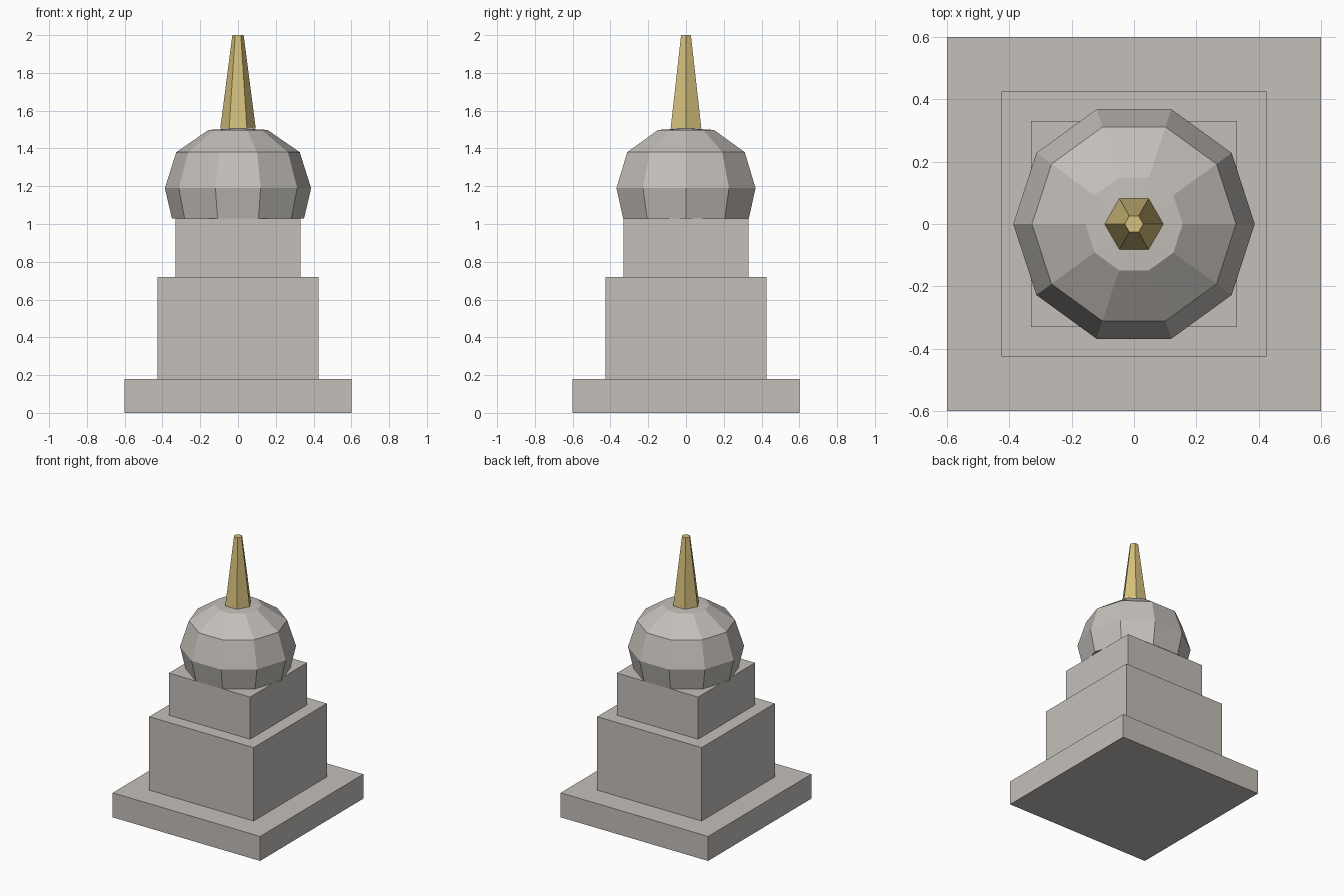
import bpy
import bmesh
from math import cos, sin, tau

cube = bpy.data.objects.get("Cube")
if cube:
    bpy.data.objects.remove(cube, do_unlink=True)


def make_material(name, rgb):
    mat = bpy.data.materials.new(name)
    mat.use_nodes = True
    colour = (*rgb, 1.0)
    mat.diffuse_color = colour
    mat.node_tree.nodes["Principled BSDF"].inputs["Base Color"].default_value = colour
    return mat


stone = make_material("grey stone", (0.55, 0.52, 0.49))
gold = make_material("pale gold", (0.67, 0.53, 0.20))


def add_object(name, bm, mat):
    bmesh.ops.recalc_face_normals(bm, faces=bm.faces)
    mesh = bpy.data.meshes.new(name)
    bm.to_mesh(mesh)
    bm.free()
    mesh.materials.append(mat)
    obj = bpy.data.objects.new(name, mesh)
    bpy.context.scene.collection.objects.link(obj)
    return obj


def block(name, half, bottom, top, mat):
    """Square block between two heights."""
    bm = bmesh.new()
    bmesh.ops.create_cube(bm, size=1)
    bmesh.ops.scale(bm, vec=(2 * half, 2 * half, top - bottom), verts=bm.verts)
    bmesh.ops.translate(bm, vec=(0, 0, (top + bottom) / 2), verts=bm.verts)
    return add_object(name, bm, mat)


def lathe(name, profile, sides, mat, apex=None):
    """Faceted solid through (radius, height) rings, closed at both ends."""
    bm = bmesh.new()
    rings = [[bm.verts.new((r * cos(tau * i / sides), r * sin(tau * i / sides), z))
              for i in range(sides)] for r, z in profile]
    bm.faces.new(rings[0])
    for low, high in zip(rings, rings[1:]):
        for i in range(sides):
            j = (i + 1) % sides
            bm.faces.new((low[i], low[j], high[j], high[i]))
    if apex is None:
        bm.faces.new(rings[-1])
    else:
        tip = bm.verts.new((0, 0, apex))
        for i in range(sides):
            bm.faces.new((rings[-1][i], rings[-1][(i + 1) % sides], tip))
    return add_object(name, bm, mat)


# Stepped plinth
block("base_slab", 0.6, 0, 0.18, stone)
block("lower_block", 0.425, 0.18, 0.72, stone)
block("upper_block", 0.33, 0.72, 1.03, stone)

# Faceted dome, slightly overhanging the upper block
lathe("dome", [(0.35, 1.03), (0.387, 1.19), (0.327, 1.38), (0.156, 1.498)],
      10, stone, apex=1.507)

# Tapered six-sided spire
lathe("spire", [(0.094, 1.505), (0.03, 2.0)], 6, gold)
